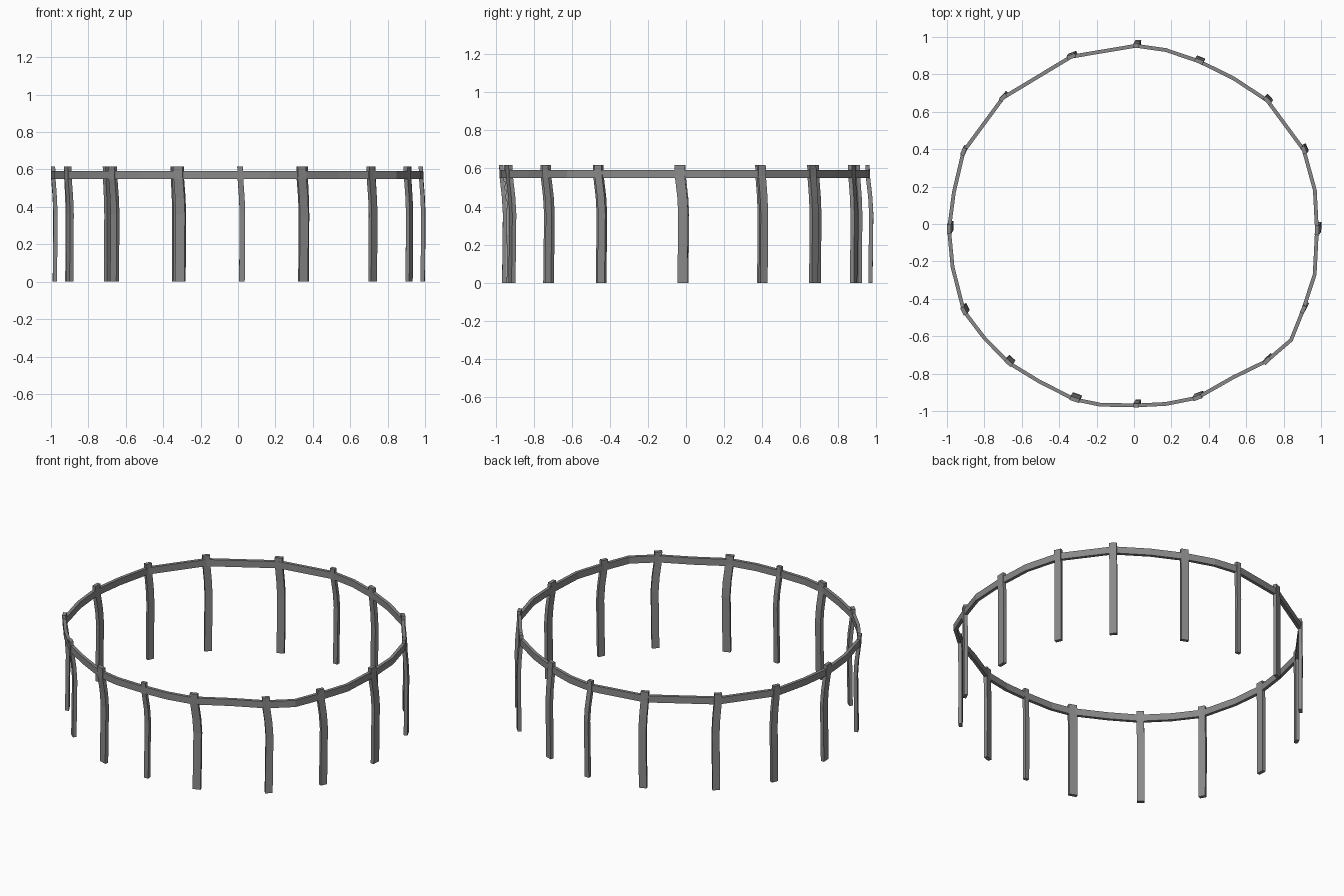
import bpy, bmesh, math
from mathutils import Vector

if "Cube" in bpy.data.objects:
    bpy.data.objects.remove(bpy.data.objects["Cube"])

# Rail path, counter-clockwise from the right side: x, y, post width (0 = no post)
PATH = [
    (.978, -.034, .052), (.967, .18, 0), (.908, .395, .042), (.713, .660, .044),
    (.53, .78, 0), (.347, .870, .047), (.17, .93, 0), (.011, .953, .030),
    (-.335, .895, .046), (-.70, .675, .044), (-.912, .387, .042), (-.963, .17, 0),
    (-.989, -.028, .050), (-.97, -.23, 0), (-.91, -.465, .042), (-.80, -.61, 0),
    (-.67, -.742, .044), (-.51, -.84, 0), (-.318, -.938, .052), (-.18, -.966, 0),
    (.011, -.970, .030), (.17, -.962, 0), (.338, -.929, .048), (.53, -.82, 0),
    (.71, -.732, .044), (.84, -.62, 0), (.905, -.457, .042), (.966, -.27, 0),
]
RAIL_Z, RAIL_T = (.549, .592), .02
POST_T = .022
LEAN = Vector((.011, .017, 0))
# Bend of every post: height, share of the lean
BEND = [(0, .9), (.36, 1.15), (.45, .85), (.56, .1), (.617, 0)]

DARK = bpy.data.materials.new("dark_grey")
DARK.diffuse_color = (.25, .25, .25, 1)
DARK.use_nodes = True
DARK.node_tree.nodes["Principled BSDF"].inputs["Base Color"].default_value = DARK.diffuse_color


def loft(name, rings, closed):
    """Skin a list of four-cornered rings into one flat-shaded object."""
    bm = bmesh.new()
    vs = [[bm.verts.new(p) for p in ring] for ring in rings]
    n = len(vs)
    for i in range(n if closed else n - 1):
        a, b = vs[i], vs[(i + 1) % n]
        for k in range(4):
            m = (k + 1) % 4
            bm.faces.new((a[k], a[m], b[m], b[k]))
    if not closed:
        bm.faces.new(vs[0][::-1])
        bm.faces.new(vs[-1])
    bmesh.ops.recalc_face_normals(bm, faces=bm.faces)
    mesh = bpy.data.meshes.new(name)
    bm.to_mesh(mesh)
    bm.free()
    mesh.materials.append(DARK)
    obj = bpy.data.objects.new(name, mesh)
    bpy.context.collection.objects.link(obj)
    return obj


# Top rail with mitred corners
pts = [Vector((x, y, 0)) for x, y, w in PATH]
rings = []
for i, p in enumerate(pts):
    d0 = (p - pts[i - 1]).normalized()
    d1 = (pts[(i + 1) % len(pts)] - p).normalized()
    t = (d0 + d1).normalized()
    out = Vector((t.y, -t.x, 0)) * (RAIL_T / 2 / t.dot(d0))
    rings.append([p + s * out + Vector((0, 0, z))
                  for s, z in ((-1, RAIL_Z[0]), (1, RAIL_Z[0]), (1, RAIL_Z[1]), (-1, RAIL_Z[1]))])
loft("top_rail", rings, True)

# Bent posts, facing the centre; those at the back lean less
count = 0
for x, y, w in PATH:
    if not w:
        continue
    count += 1
    a = math.atan2(y, x)
    r = Vector((math.cos(a), math.sin(a), 0)) * POST_T / 2
    t = Vector((-math.sin(a), math.cos(a), 0)) * w / 2
    lean = LEAN * (.65 if .3 < y < .94 else 1)
    rings = []
    for z, k in BEND:
        c = Vector((x, y, z)) + lean * k
        rings.append([c - r - t, c + r - t, c + r + t, c - r + t])
    loft(f"post_{count:02d}", rings, False)
